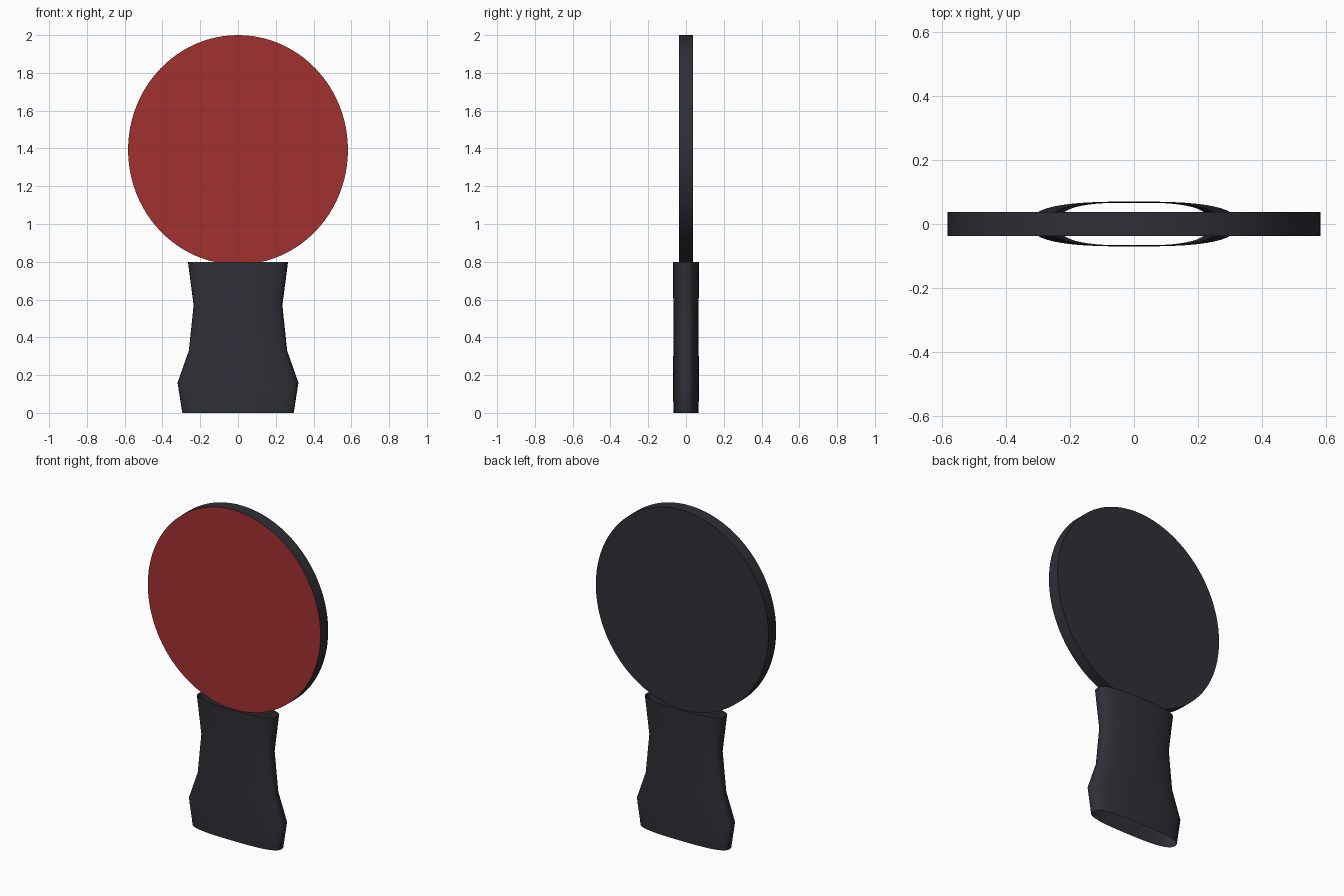
import bpy, bmesh, math

if "Cube" in bpy.data.objects:
    bpy.data.objects.remove(bpy.data.objects["Cube"])


def material(name, rgb):
    m = bpy.data.materials.new(name)
    m.diffuse_color = (*rgb, 1)
    m.use_nodes = True
    m.node_tree.nodes["Principled BSDF"].inputs["Base Color"].default_value = m.diffuse_color
    return m


red = material("red rubber", (0.36, 0.03, 0.03))
dark = material("charcoal", (0.028, 0.028, 0.037))


def loft(name, rings, mats, capped):
    """Skin equal-length rings of points, optionally closing both ends."""
    bm = bmesh.new()
    loops = [[bm.verts.new(p) for p in ring] for ring in rings]
    n = len(loops[0])
    for a, b in zip(loops, loops[1:]):
        for i in range(n):
            j = (i + 1) % n
            bm.faces.new((a[i], a[j], b[j], b[i]))
    if capped:
        bm.faces.new(loops[0][::-1])
        bm.faces.new(loops[-1])
    bm.normal_update()
    if capped:
        bmesh.ops.recalc_face_normals(bm, faces=bm.faces)
    # The front-facing cap takes the second colour
    for f in bm.faces:
        f.material_index = 1 if len(mats) > 1 and f.normal.y < -0.9 else 0
    me = bpy.data.meshes.new(name)
    bm.to_mesh(me)
    bm.free()
    for m in mats:
        me.materials.append(m)
    ob = bpy.data.objects.new(name, me)
    bpy.context.collection.objects.link(ob)
    bpy.ops.object.select_all(action='DESELECT')
    ob.select_set(True)
    bpy.context.view_layer.objects.active = ob
    bpy.ops.object.shade_smooth_by_angle(angle=math.radians(30))
    return ob


def oval(rx, ry, n, power=2.0):
    pts = []
    for i in range(n):
        a = 2 * math.pi * i / n
        c, s = math.cos(a), math.sin(a)
        pts.append((rx * math.copysign(abs(c) ** (2 / power), c),
                    ry * math.copysign(abs(s) ** (2 / power), s)))
    return pts


# Blade: thin oval disc, red on the front
blade = [[(x, y, 1.3925 + z) for x, z in oval(0.582, 0.6075, 96)]
         for y in (-0.037, 0.037)]
loft("blade", blade, [dark, red], True)

# Handle: flared flat tube, open at both ends (height, half width, half depth)
profile = [(0, 0.295, 0.066), (0.16, 0.32, 0.07), (0.33, 0.26, 0.067),
           (0.57, 0.235, 0.067), (0.8, 0.265, 0.07)]
handle = [[(x, y, z) for x, y in oval(rx, ry, 48, 2.8)] for z, rx, ry in profile]
loft("handle", handle, [dark], False)
